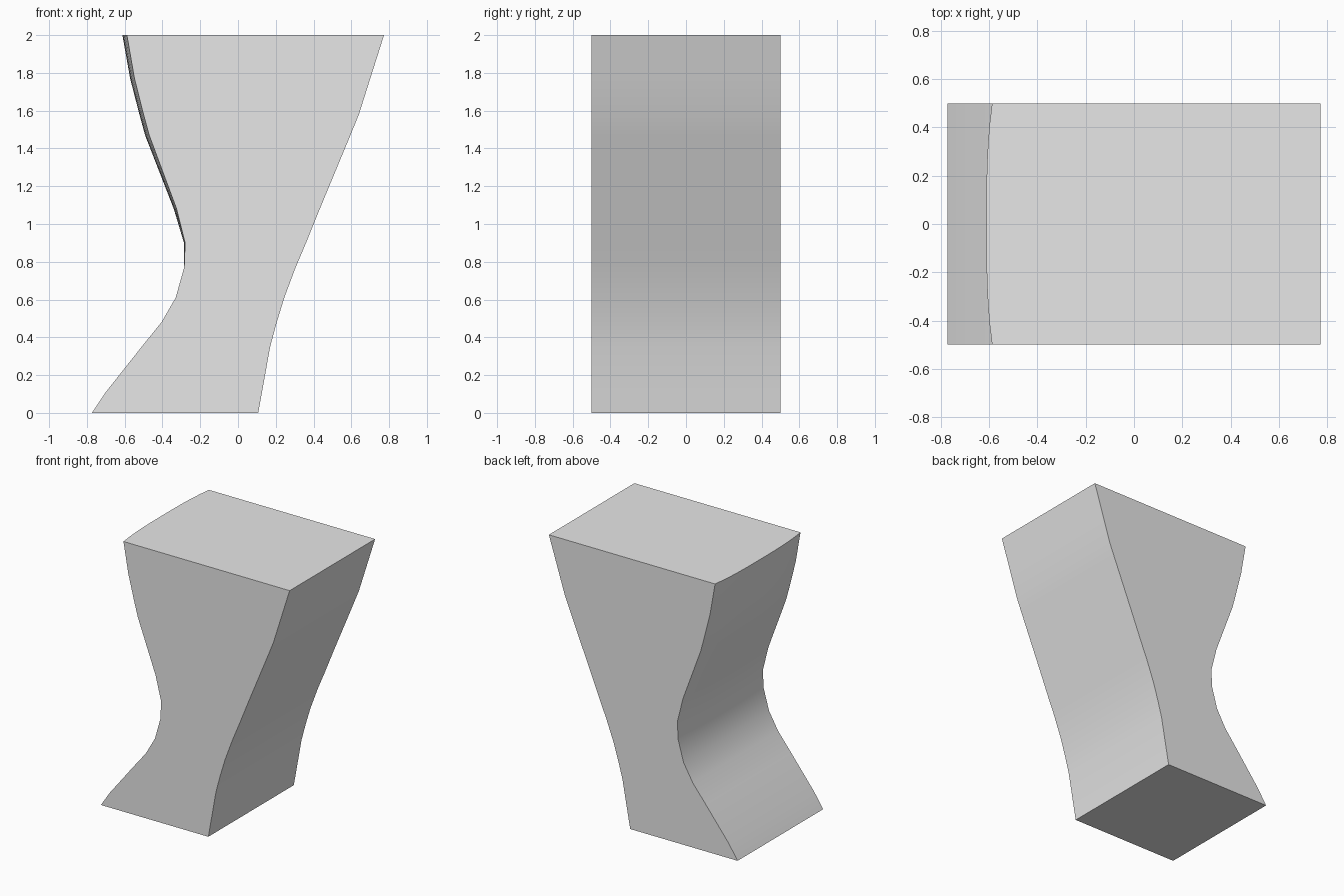
import bpy
import bmesh
import math

cube = bpy.data.objects.get("Cube")
if cube:
    bpy.data.objects.remove(cube, do_unlink=True)

# Grey material
grey = bpy.data.materials.new("plain grey")
grey.use_nodes = True
colour = (0.8, 0.8, 0.8, 1)
grey.diffuse_color = colour
grey.node_tree.nodes["Principled BSDF"].inputs["Base Color"].default_value = colour

# Waisted profile: height, right side, left side, mid-depth bulge of the right side
profile = [
    (0, -.773, .107, 0), (.11, -.70, .127, 0), (.35, -.51, .17, 0),
    (.48, -.405, .205, 0), (.61, -.33, .245, 0), (.77, -.285, .305, 0),
    (.9, -.28, .36, .006), (1.08, -.325, .433, .015), (1.47, -.47, .595, .022),
    (1.58, -.50, .64, .022), (1.77, -.548, .70, .023), (2, -.588, .773, .024),
]
half_depth = 0.5
columns = 12
depths = [half_depth * (2 * i / columns - 1) for i in range(columns + 1)]

bm = bmesh.new()
rings = []
for z, right, left, bulge in profile:
    ring = [bm.verts.new((right - bulge * (1 - abs(y / half_depth) ** 3), y, z))
            for y in depths]
    ring += [bm.verts.new((left, y, z)) for y in reversed(depths)]
    rings.append(ring)

# Side walls, then the flat ends
count = len(rings[0])
for low, high in zip(rings, rings[1:]):
    for i in range(count):
        j = (i + 1) % count
        bm.faces.new((low[i], low[j], high[j], high[i]))
bm.faces.new(rings[0])
bm.faces.new(rings[-1])
bmesh.ops.recalc_face_normals(bm, faces=bm.faces[:])

mesh = bpy.data.meshes.new("waisted_block")
bm.to_mesh(mesh)
bm.free()
mesh.materials.append(grey)
block = bpy.data.objects.new("waisted_block", mesh)
bpy.context.collection.objects.link(block)

# Smooth curved sides with crisp edges
bpy.ops.object.select_all(action="DESELECT")
block.select_set(True)
bpy.context.view_layer.objects.active = block
bpy.ops.object.shade_smooth_by_angle(angle=math.radians(35))
